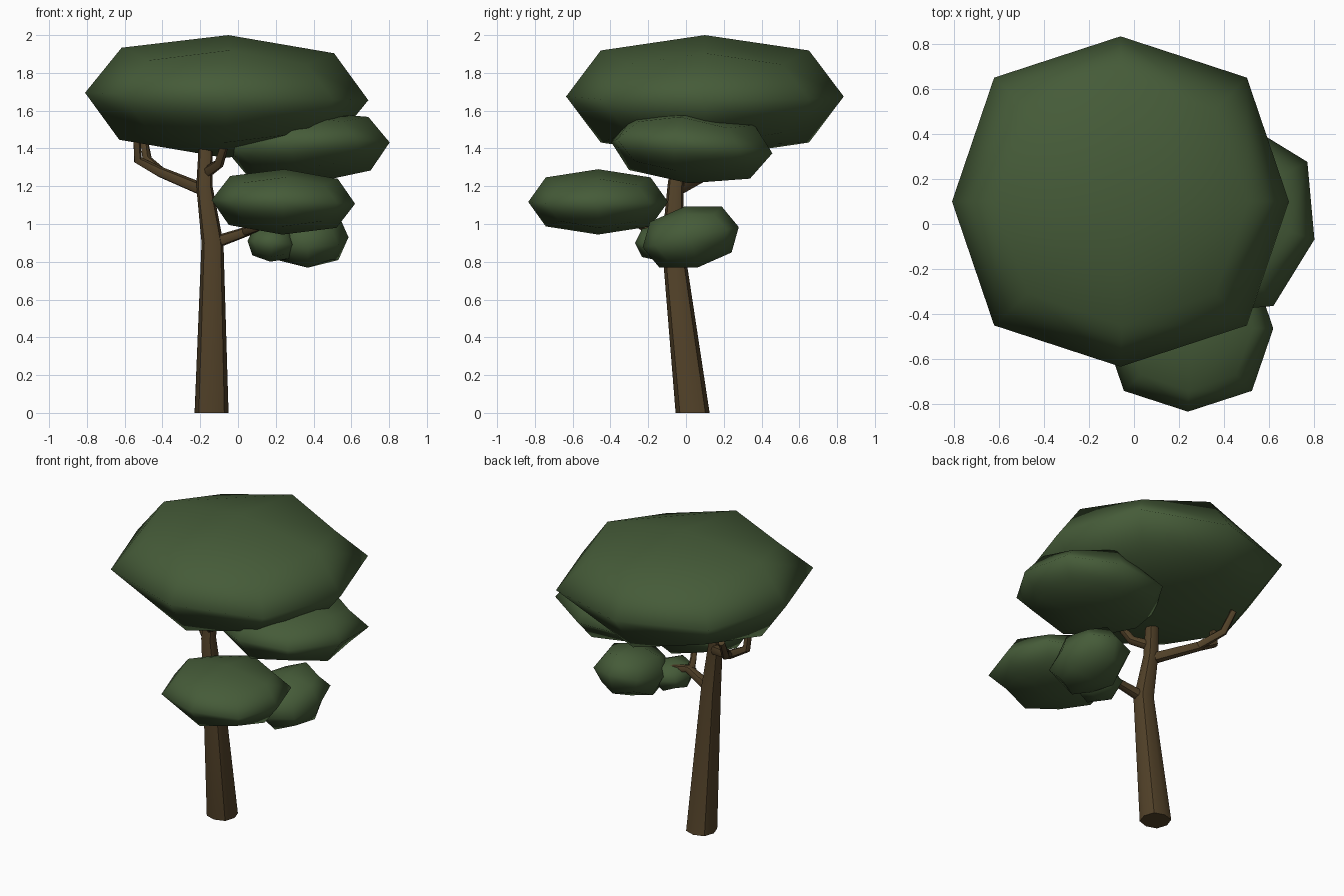
import bpy, bmesh, math
from mathutils import Vector

if "Cube" in bpy.data.objects:
    bpy.data.objects.remove(bpy.data.objects["Cube"])


def material(name, rgb):
    m = bpy.data.materials.new(name)
    m.diffuse_color = (*rgb, 1)
    m.use_nodes = True
    m.node_tree.nodes["Principled BSDF"].inputs["Base Color"].default_value = m.diffuse_color
    return m


LEAF = material("leaf_green", (0.06, 0.105, 0.04))
BARK = material("bark_brown", (0.085, 0.054, 0.022))


def foliage(name, centre, half, rot):
    """Flattened cube rounded by one subdivision level."""
    bpy.ops.mesh.primitive_cube_add(size=2, location=centre,
                                    rotation=[math.radians(a) for a in rot])
    ob = bpy.context.object
    ob.name = name
    ob.scale = half
    mod = ob.modifiers.new("round", 'SUBSURF')
    mod.levels = mod.render_levels = 1
    mod.use_limit_surface = False
    bpy.ops.object.shade_smooth()
    ob.data.materials.append(LEAF)


# rounded square section, eight sides
SECTION = [(1, 0), (.75, .75), (0, 1), (-.75, .75),
           (-1, 0), (-.75, -.75), (0, -1), (.75, -.75)]


def limb(name, path, upright=False):
    """Tapered tube through (x, y, z, radius) points."""
    bm = bmesh.new()
    pts = [Vector(p[:3]) for p in path]
    rings = []
    for i, p in enumerate(pts):
        d = (pts[min(i + 1, len(pts) - 1)] - pts[max(i - 1, 0)]).normalized()
        if upright:
            u, v = Vector((1, 0, 0)), Vector((0, 1, 0))
        else:
            u = d.cross(Vector((0.3, 1, 0.1))).normalized()
            v = d.cross(u)
        r = path[i][3]
        rings.append([bm.verts.new(p + u * a * r + v * b * r) for a, b in SECTION])
    for a, b in zip(rings, rings[1:]):
        for k in range(8):
            j = (k + 1) % 8
            bm.faces.new((a[k], a[j], b[j], b[k]))
    bm.faces.new(rings[0][::-1])
    bm.faces.new(rings[-1])
    bmesh.ops.recalc_face_normals(bm, faces=bm.faces)
    me = bpy.data.meshes.new(name)
    bm.to_mesh(me)
    bm.free()
    ob = bpy.data.objects.new(name, me)
    bpy.context.collection.objects.link(ob)
    me.materials.append(BARK)
    bpy.ops.object.select_all(action='DESELECT')
    ob.select_set(True)
    bpy.context.view_layer.objects.active = ob
    bpy.ops.object.shade_smooth_by_angle(angle=math.radians(45))


# leaf masses
foliage("crown_foliage", (-.06, .10, 1.675), (.75, .735, .325), (0, 1.5, 0))
foliage("upper_right_foliage", (.375, .03, 1.405), (.44, .44, .19), (-4, -3.5, -13))
foliage("front_foliage", (.24, -.465, 1.117), (.38, .37, .173), (0, 1.5, 0))
foliage("lower_right_foliage", (.37, .025, .93), (.215, .26, .165), (12, 0, 0))
foliage("small_foliage", (.18, -.12, .90), (.13, .15, .10), (0, 5, 0))

# trunk
limb("trunk", [(-.14, .035, 0, .09), (-.135, -.07, .9, .058),
               (-.178, -.055, 1.2, .043), (-.17, -.03, 1.45, .036)], True)

# left branch with fork
limb("left_branch", [(-.18, -.05, 1.18, .034), (-.41, .13, 1.275, .028),
                     (-.53, .12, 1.34, .024), (-.535, .10, 1.46, .02)])
limb("left_branch_fork", [(-.40, .12, 1.27, .027), (-.48, .27, 1.34, .024),
                          (-.50, .34, 1.46, .02)])

# right branches
limb("upper_right_branch", [(-.17, -.05, 1.27, .03), (-.10, -.14, 1.32, .026),
                            (-.07, -.20, 1.42, .022)])
limb("lower_right_branch", [(-.13, -.07, .90, .034), (.06, -.11, .965, .025),
                            (.2, -.05, .96, .02), (.32, .02, .95, .015)])
limb("front_branch", [(.04, -.11, .96, .024), (.10, -.22, .98, .02),
                      (.18, -.36, 1.07, .016)])
